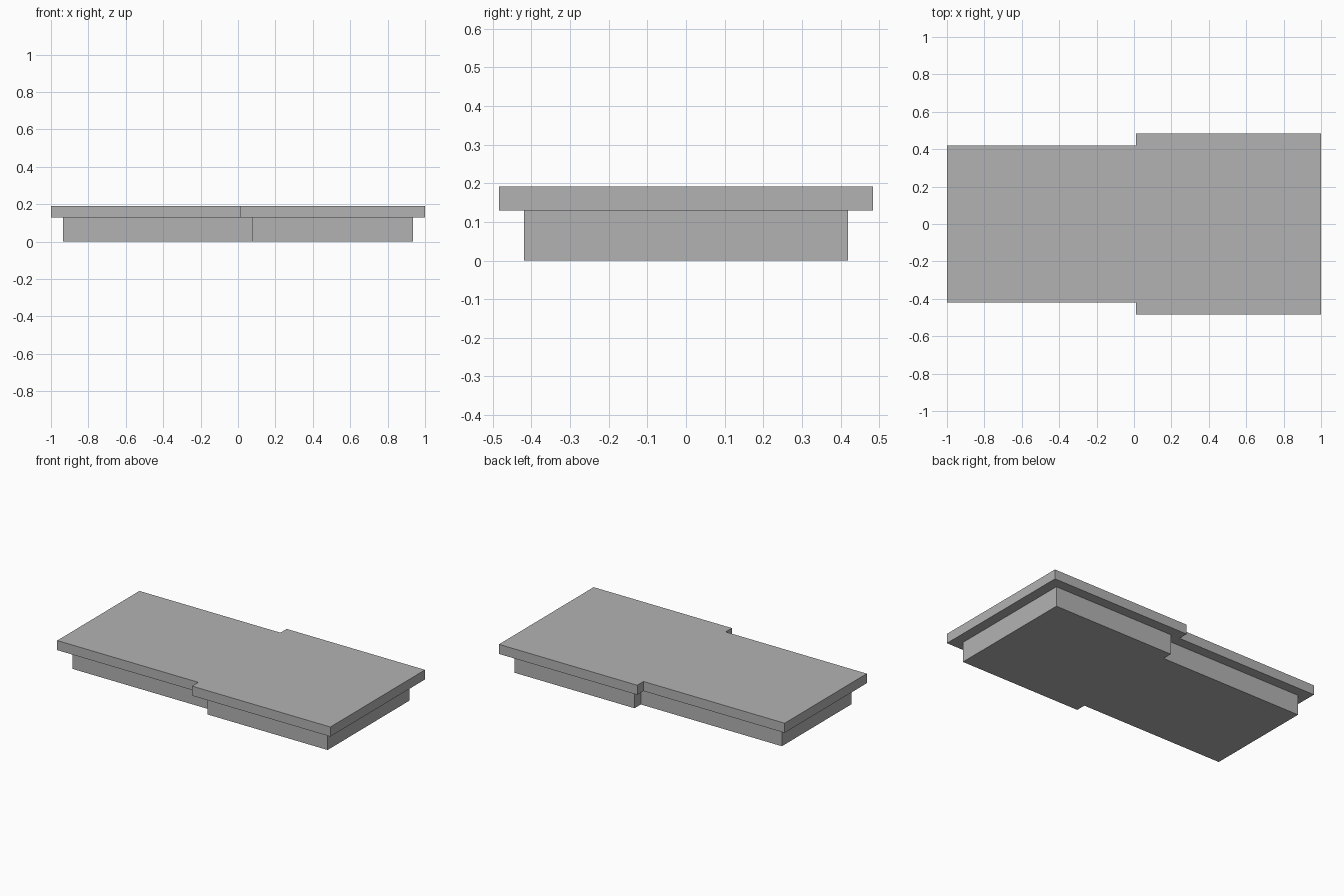
import bpy
import bmesh

default_cube = bpy.data.objects.get("Cube")
if default_cube:
    bpy.data.objects.remove(default_cube, do_unlink=True)

GREY = (0.45, 0.45, 0.45, 1.0)
grey = bpy.data.materials.new("plain_grey")
grey.use_nodes = True
grey.diffuse_color = GREY
grey.node_tree.nodes["Principled BSDF"].inputs["Base Color"].default_value = GREY


def stepped_slab(name, inset, bottom, top):
    """Extrude the stepped outline, drawn in from its edge by the inset."""
    end = 1.0 - inset
    step = 0.01 + inset
    wide = 0.484 - inset
    narrow = 0.42 - inset
    half = [(-end, narrow), (step, narrow), (step, wide), (end, wide)]
    outline = [(x, -y) for x, y in half] + half[::-1]

    bm = bmesh.new()
    face = bm.faces.new([bm.verts.new((x, y, bottom)) for x, y in outline])
    raised = bmesh.ops.extrude_face_region(bm, geom=[face], use_keep_orig=True)
    verts = [v for v in raised["geom"] if isinstance(v, bmesh.types.BMVert)]
    bmesh.ops.translate(bm, verts=verts, vec=(0, 0, top - bottom))
    bmesh.ops.recalc_face_normals(bm, faces=bm.faces)
    mesh = bpy.data.meshes.new(name)
    bm.to_mesh(mesh)
    bm.free()
    mesh.materials.append(grey)
    bpy.context.collection.objects.link(bpy.data.objects.new(name, mesh))


# Recessed plinth and the overhanging top plate
stepped_slab("plinth", 0.065, 0.0, 0.129)
stepped_slab("top_plate", 0.0, 0.129, 0.191)
